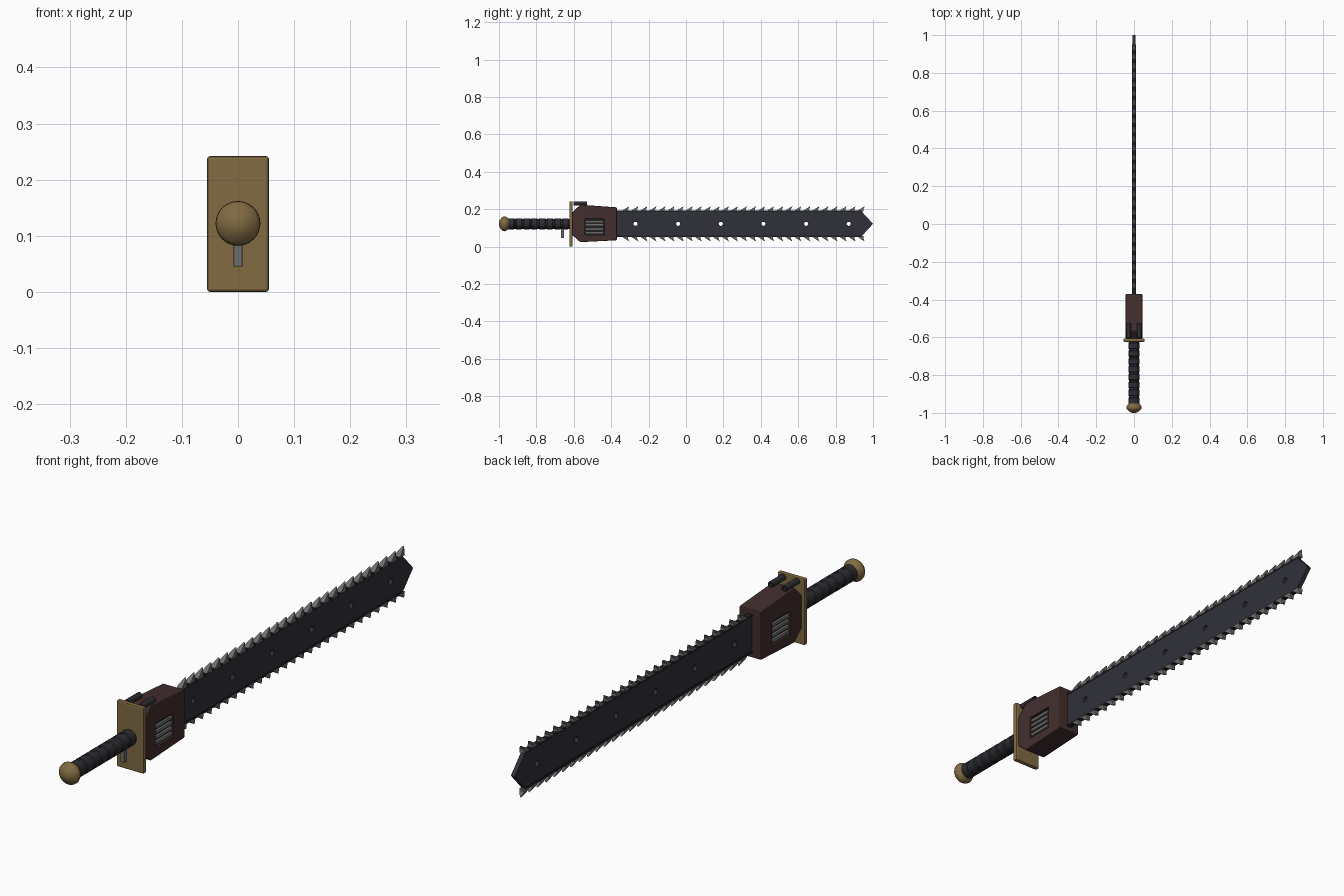
import bpy, bmesh, math
from mathutils import Matrix, Vector

old = bpy.data.objects.get("Cube")
if old:
    bpy.data.objects.remove(old, do_unlink=True)

ZC = 0.122  # height of the long axis


def material(name, colour):
    m = bpy.data.materials.new(name)
    m.use_nodes = True
    m.diffuse_color = (*colour, 1)
    bsdf = m.node_tree.nodes["Principled BSDF"]
    bsdf.inputs["Base Color"].default_value = (*colour, 1)
    bsdf.inputs["Roughness"].default_value = 0.6
    return m


BRASS = material("aged brass", (0.22, 0.145, 0.055))
BLADE = material("blue black steel", (0.03, 0.03, 0.042))
BODY = material("dark maroon", (0.055, 0.028, 0.027))
STEEL = material("grey steel", (0.15, 0.155, 0.15))
DARK = material("near black", (0.015, 0.015, 0.018))
GRIP = material("grip black", (0.026, 0.026, 0.032))


def finish(name, bm, mat, bevel=0, smooth=False):
    bmesh.ops.recalc_face_normals(bm, faces=bm.faces)
    mesh = bpy.data.meshes.new(name)
    bm.to_mesh(mesh)
    bm.free()
    ob = bpy.data.objects.new(name, mesh)
    bpy.context.collection.objects.link(ob)
    mesh.materials.append(mat)
    if bevel:
        mod = ob.modifiers.new("edge bevel", "BEVEL")
        mod.width = bevel
        mod.segments = 2
        mod.limit_method = "ANGLE"
    if smooth:
        bpy.ops.object.select_all(action="DESELECT")
        ob.select_set(True)
        bpy.context.view_layer.objects.active = ob
        bpy.ops.object.shade_smooth_by_angle(angle=math.radians(35))
    return ob


def add_box(bm, lo, hi):
    lo, hi = Vector(lo), Vector(hi)
    size = hi - lo
    bmesh.ops.create_cube(bm, size=1, matrix=Matrix.Translation((lo + hi) / 2)
                          @ Matrix.Diagonal((*size, 1)))


def add_prism(bm, outline, half):
    # extrude a y/z outline across x
    a = [bm.verts.new((-half, y, z)) for y, z in outline]
    b = [bm.verts.new((half, y, z)) for y, z in outline]
    bm.faces.new(a)
    bm.faces.new(b)
    for i in range(len(a)):
        j = (i + 1) % len(a)
        bm.faces.new((a[i], a[j], b[j], b[i]))


def add_lathe(bm, profile, x=0, z=ZC, sides=32):
    # revolve (y, radius) points around an axis along y
    rings = []
    for y, r in profile:
        rings.append([bm.verts.new((x + r * math.cos(k * math.tau / sides), y,
                                    z + r * math.sin(k * math.tau / sides)))
                      for k in range(sides)])
    for p, q in zip(rings, rings[1:]):
        for k in range(sides):
            n = (k + 1) % sides
            bm.faces.new((p[k], p[n], q[n], q[k]))
    bm.faces.new(rings[0])
    bm.faces.new(rings[-1])


def cut(ob, bm):
    # subtract a temporary cutter and bake the result
    cutter = finish("cutter", bm, ob.data.materials[0])
    cutter.hide_render = True
    mod = ob.modifiers.new("cut", "BOOLEAN")
    mod.object = cutter
    mod.solver = "EXACT"
    graph = bpy.context.evaluated_depsgraph_get()
    graph.update()
    ob.data = bpy.data.meshes.new_from_object(ob.evaluated_get(graph))
    ob.modifiers.clear()
    bpy.data.objects.remove(cutter, do_unlink=True)


# Blade with a pointed end and a row of round holes
bm = bmesh.new()
half = 0.065
add_prism(bm, [(-0.45, ZC - half), (0.94, ZC - half), (1, ZC),
               (0.94, ZC + half), (-0.45, ZC + half)], 0.008)
blade = finish("blade", bm, BLADE)
bm = bmesh.new()
for i in range(6):
    bmesh.ops.create_cone(bm, cap_ends=True, segments=20, radius1=0.011, radius2=0.011,
                          depth=0.1, matrix=Matrix.Translation((0, -0.27 + 0.228 * i, ZC))
                          @ Matrix.Rotation(math.pi / 2, 4, "Y"))
cut(blade, bm)

# Chain rails and forward-leaning teeth on both edges
for name, s in (("upper", 1), ("lower", -1)):
    bm = bmesh.new()
    add_box(bm, (-0.0095, -0.4, ZC + s * 0.066 - 0.004), (0.0095, 0.94, ZC + s * 0.066 + 0.004))
    finish(name + "_chain_rail", bm, DARK)
    bm = bmesh.new()
    for i in range(27):
        y = -0.345 + 0.0484 * i
        start = len(bm.verts)
        add_prism(bm, [(y, ZC + s * 0.066), (y + 0.036, ZC + s * 0.066),
                       (y + 0.035, ZC + s * 0.077), (y + 0.042, ZC + s * 0.094),
                       (y + 0.017, ZC + s * 0.079)], 0.0095)
        bm.verts.ensure_lookup_table()
        for v in bm.verts[start:]:
            if abs(v.co.z - ZC) > 0.09:
                v.co.x *= 0.25
    finish(name + "_teeth", bm, STEEL)

# Motor housing with a recessed vent on each side
bm = bmesh.new()
add_prism(bm, [(-0.608, ZC - 0.06), (-0.565, ZC - 0.098), (-0.37, ZC - 0.088),
               (-0.37, ZC + 0.088), (-0.565, ZC + 0.102), (-0.608, ZC + 0.06)], 0.044)
housing = finish("motor_housing", bm, BODY, bevel=0.004)
bm = bmesh.new()
for s in (-1, 1):
    add_box(bm, (s * 0.044 - 0.012, -0.54, 0.063), (s * 0.044 + 0.012, -0.435, 0.15))
cut(housing, bm)

for name, s in (("right", -1), ("left", 1)):
    bm = bmesh.new()
    add_box(bm, (s * 0.033 - 0.002, -0.54, 0.063), (s * 0.033 + 0.002, -0.435, 0.15))
    finish(name + "_vent_back", bm, DARK)
    bm = bmesh.new()
    for i in range(4):
        z = 0.07 + 0.0195 * i
        add_box(bm, (s * 0.039 - 0.005, -0.535, z), (s * 0.039 + 0.005, -0.44, z + 0.012))
    finish(name + "_vent_slats", bm, STEEL, bevel=0.002)

    # Exhaust pipe with a hollow mouth
    bm = bmesh.new()
    add_lathe(bm, [(-0.602, 0.011), (-0.528, 0.011), (-0.528, 0.007), (-0.545, 0.007)],
              x=s * 0.028, z=0.231, sides=20)
    finish(name + "_exhaust_pipe", bm, GRIP, smooth=True)

# Hand guard
bm = bmesh.new()
add_box(bm, (-0.055, -0.624, 0), (0.055, -0.606, 0.242))
finish("hand_guard", bm, BRASS, bevel=0.005)

# Grip core and ribs
bm = bmesh.new()
add_lathe(bm, [(-0.96, 0.027), (-0.615, 0.027)])
finish("grip_core", bm, BLADE, smooth=True)
bm = bmesh.new()
for i in range(8):
    y = -0.952 + 0.0415 * i
    add_lathe(bm, [(y, 0.027), (y + 0.003, 0.0295), (y + 0.031, 0.0295), (y + 0.034, 0.027)])
finish("grip_ribs", bm, GRIP, smooth=True)

# Pommel
bm = bmesh.new()
add_lathe(bm, [(-1, 0.008), (-0.996, 0.019), (-0.985, 0.034), (-0.978, 0.039),
               (-0.968, 0.04), (-0.96, 0.036), (-0.95, 0.029)])
finish("pommel", bm, BRASS, smooth=True)

# Trigger below the grip
bm = bmesh.new()
add_box(bm, (-0.008, -0.669, 0.045), (0.008, -0.651, 0.1))
finish("trigger", bm, STEEL, bevel=0.002)
